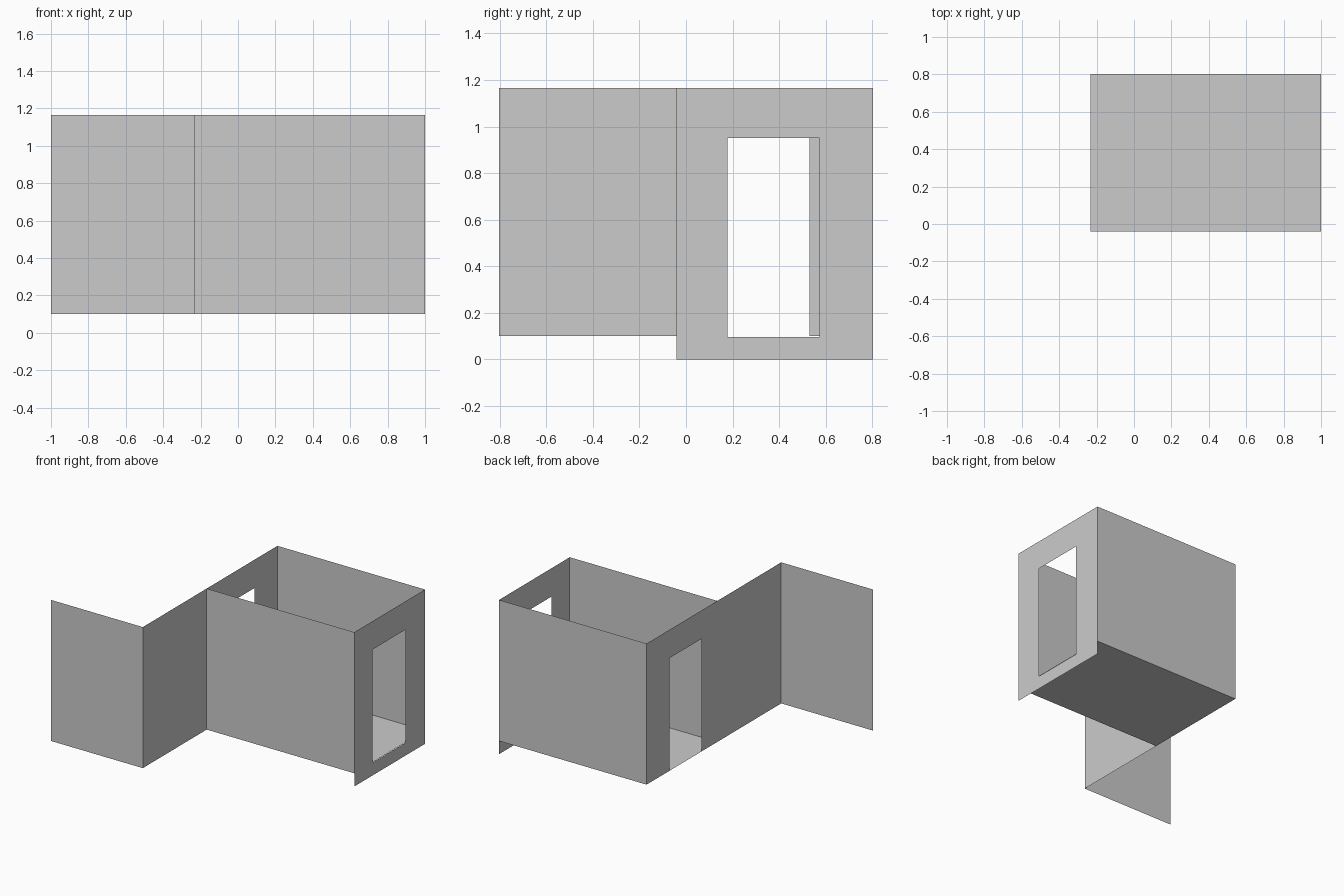
import bpy
import bmesh
from mathutils import Vector

if "Cube" in bpy.data.objects:
    bpy.data.objects.remove(bpy.data.objects["Cube"])

GREY = bpy.data.materials.new("light_grey")
GREY.diffuse_color = (0.6, 0.6, 0.6, 1)
GREY.use_nodes = True
GREY.node_tree.nodes["Principled BSDF"].inputs["Base Color"].default_value = GREY.diffuse_color

LEFT, RIGHT = -0.233, 1.0
FRONT, MID, BACK = -0.803, -0.041, 0.803
FLOOR, TOP = 0.10, 1.165


def panel(name, origin, u_dir, v_dir, us, vs, hole=None):
    """Flat sheet on a grid of u and v lines, leaving out one hole cell."""
    bm = bmesh.new()
    o, u, v = Vector(origin), Vector(u_dir), Vector(v_dir)
    grid = [[bm.verts.new(o + u * a + v * b) for b in vs] for a in us]
    for i in range(len(us) - 1):
        for j in range(len(vs) - 1):
            if (i, j) != hole:
                bm.faces.new((grid[i][j], grid[i + 1][j],
                              grid[i + 1][j + 1], grid[i][j + 1]))
    mesh = bpy.data.meshes.new(name)
    bm.to_mesh(mesh)
    bm.free()
    mesh.materials.append(GREY)
    obj = bpy.data.objects.new(name, mesh)
    bpy.context.collection.objects.link(obj)
    return obj


X, Y, Z = (1, 0, 0), (0, 1, 0), (0, 0, 1)

# Room floor
panel("floor", (0, 0, FLOOR), X, Y, (LEFT, RIGHT), (MID, BACK))

# Solid walls: room front, room back and the offset wing
panel("front_wall", (0, MID, 0), X, Z, (LEFT, RIGHT), (FLOOR, TOP))
panel("back_wall", (0, BACK, 0), (-1, 0, 0), Z, (-RIGHT, -LEFT), (FLOOR, TOP))
panel("wing_wall", (0, FRONT, 0), X, Z, (-1.0, LEFT), (FLOOR, TOP))

# Right wall reaches below the floor and has a framed opening
panel("right_wall", (RIGHT, 0, 0), Y, Z,
      (MID, 0.178, 0.573, BACK), (0, 0.097, 0.951, TOP), hole=(1, 1))

# Long left wall with a doorway open down to the floor
panel("left_wall", (LEFT, 0, 0), (0, -1, 0), Z,
      (-BACK, -0.531, -0.146, -FRONT), (FLOOR, 0.951, TOP), hole=(1, 0))
